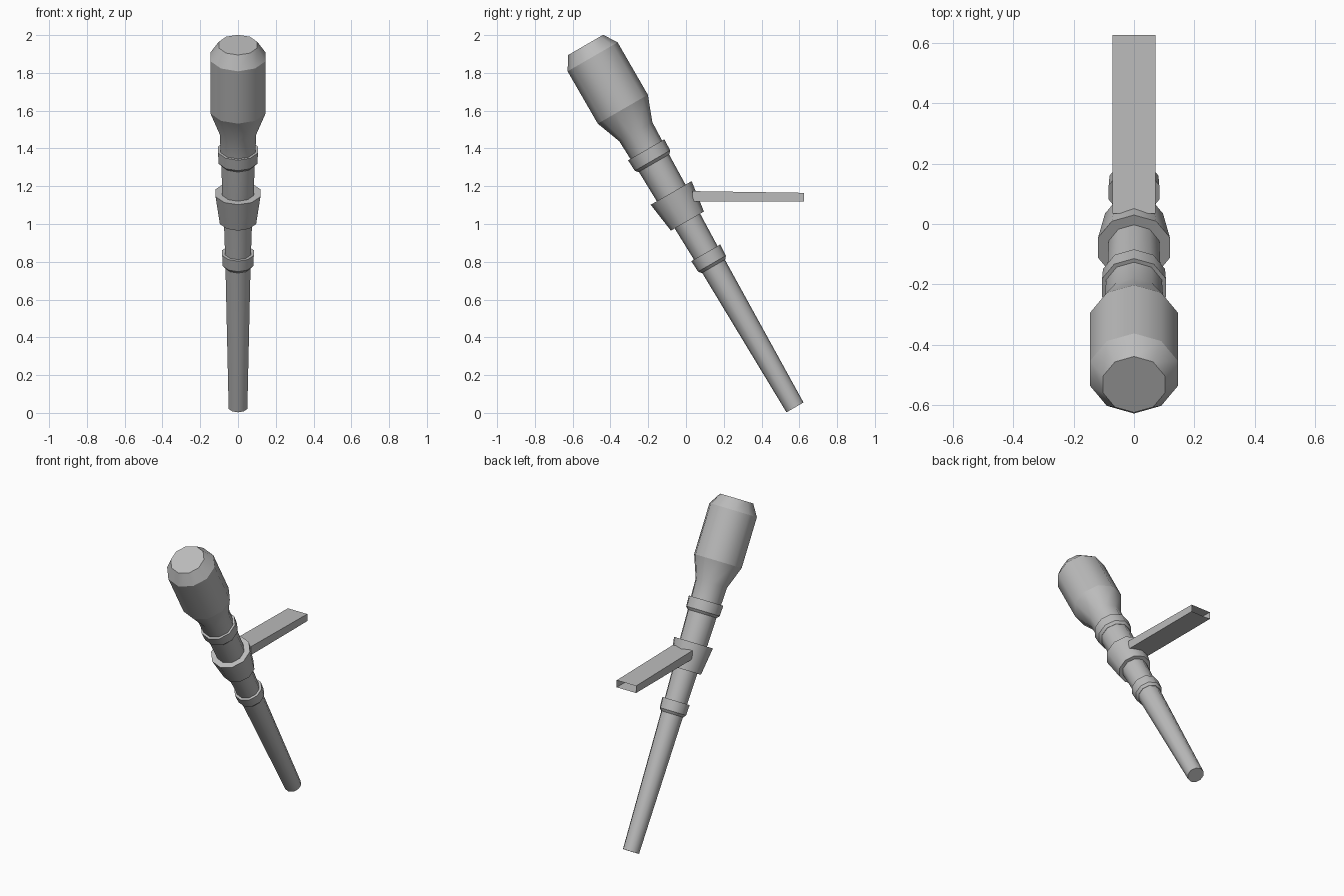
import bpy, bmesh, math
from mathutils import Matrix, Vector

cube = bpy.data.objects.get("Cube")
if cube:
    bpy.data.objects.remove(cube, do_unlink=True)

SIDES = 10
BASE = Vector((0, 0.577, 0.029))
TILT = Matrix.Translation(BASE) @ Matrix.Rotation(math.radians(30), 4, 'X')

grey = bpy.data.materials.new("plain grey")
grey.use_nodes = True
colour = (0.5, 0.5, 0.5, 1)
grey.diffuse_color = colour
grey.node_tree.nodes["Principled BSDF"].inputs["Base Color"].default_value = colour


def finish(name, bm):
    bmesh.ops.recalc_face_normals(bm, faces=bm.faces[:])
    mesh = bpy.data.meshes.new(name)
    bm.to_mesh(mesh)
    bm.free()
    mesh.materials.append(grey)
    ob = bpy.data.objects.new(name, mesh)
    bpy.context.collection.objects.link(ob)
    return ob


def turned(name, profile):
    """Ten-sided turned part on the tilted axis; profile is (radius, height)."""
    bm = bmesh.new()
    rings = []
    for r, h in profile:
        angles = [2 * math.pi * i / SIDES + math.pi / 2 for i in range(SIDES)]
        rings.append([bm.verts.new((r * math.cos(a), r * math.sin(a), h)) for a in angles])
    for low, high in zip(rings, rings[1:]):
        for i in range(SIDES):
            j = (i + 1) % SIDES
            bm.faces.new((low[i], low[j], high[j], high[i]))
    bm.faces.new(rings[0][::-1])
    bm.faces.new(rings[-1])
    bmesh.ops.recalc_face_normals(bm, faces=bm.faces[:])
    # smooth around the axis, crisp at the turned steps
    for f in bm.faces:
        f.smooth = len(f.verts) == 4
    for e in bm.edges:
        level = abs(e.verts[0].co.z - e.verts[1].co.z) < 1e-5
        e.smooth = not (level and e.calc_face_angle(0) > 0.34)
    bm.transform(TILT)
    return finish(name, bm)


# Tapered shaft
turned("shaft", [(0.052, 0), (0.070, 0.88), (0.078, 1.14), (0.088, 1.32), (0.094, 1.56)])

# Head with flared neck and sloped shoulder
turned("torch_head", [(0.096, 1.55), (0.101, 1.685), (0.153, 1.823),
                      (0.153, 2.143), (0.107, 2.216)])

# Collar bands, each with a small bevel underneath
for name, r, h, inner in (("lower_band", 0.088, 0.945, 0.072),
                          ("upper_band", 0.111, 1.575, 0.094)):
    turned(name, [(inner, h - 0.082), (r - 0.003, h - 0.066), (r, h)])

# Holder cup around the shaft
turned("holder_cup", [(0.101, 1.139), (0.125, 1.311)])

# Wall bracket: a hollow bar, open at the wall end
bm = bmesh.new()
bmesh.ops.create_cube(bm, size=1)
for v in bm.verts:
    near = v.co.y < 0
    top = 1.174 if near else 1.165
    v.co = (v.co.x * 0.142, 0.035 if near else 0.625, top if v.co.z > 0 else 1.118)
bm.normal_update()
wall_end = [f for f in bm.faces if f.normal.y > 0.9]
bmesh.ops.delete(bm, geom=wall_end, context='FACES')
finish("wall_bracket", bm)
